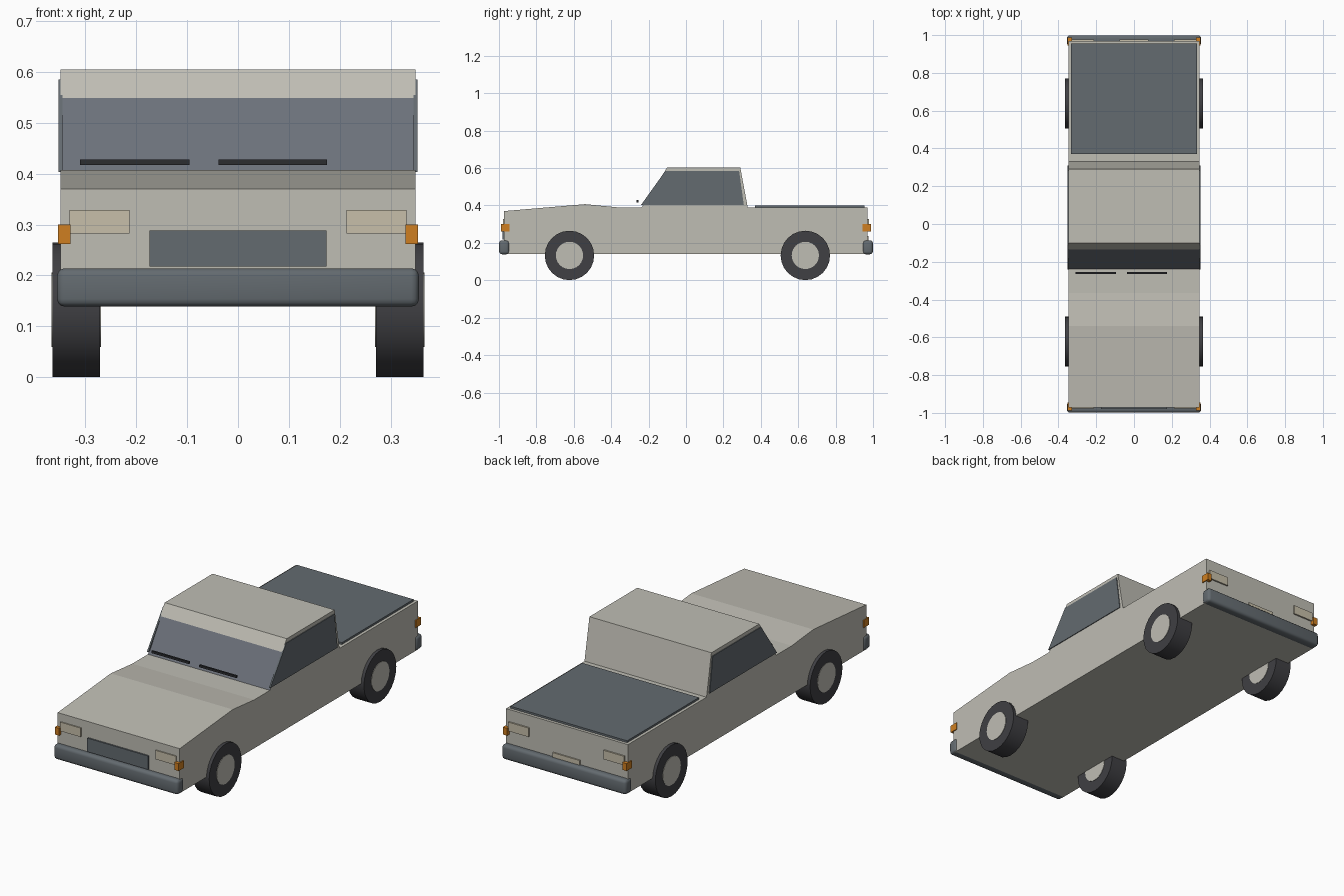
import bpy, bmesh, math
from mathutils import Matrix

if "Cube" in bpy.data.objects:
    bpy.data.objects.remove(bpy.data.objects["Cube"])


def mat(name, rgb):
    m = bpy.data.materials.new(name)
    m.diffuse_color = (*rgb, 1)
    m.use_nodes = True
    m.node_tree.nodes["Principled BSDF"].inputs["Base Color"].default_value = m.diffuse_color
    return m


CREAM = mat("cream_paint", (0.52, 0.51, 0.455))
GLASS = mat("dark_grey", (0.125, 0.145, 0.16))
SCREEN = mat("windscreen_grey", (0.15, 0.165, 0.195))
TYRE = mat("tyre_black", (0.05, 0.05, 0.056))
ORANGE = mat("indicator_orange", (0.62, 0.21, 0.015))
LAMP = mat("lamp_beige", (0.57, 0.52, 0.40))
BLACK = mat("wiper_black", (0.025, 0.026, 0.03))


def finish(name, bm, *mats):
    bmesh.ops.recalc_face_normals(bm, faces=bm.faces)
    me = bpy.data.meshes.new(name)
    bm.to_mesh(me)
    bm.free()
    for m in mats:
        me.materials.append(m)
    ob = bpy.data.objects.new(name, me)
    bpy.context.collection.objects.link(ob)
    return ob


def smooth(ob):
    bpy.ops.object.select_all(action='DESELECT')
    ob.select_set(True)
    bpy.context.view_layer.objects.active = ob
    bpy.ops.object.shade_smooth_by_angle(angle=math.radians(35))


def box(name, x, y, z, m, bevel=0):
    """Box from (min, max) ranges, optionally with rounded edges."""
    bm = bmesh.new()
    bmesh.ops.create_cube(bm, size=1)
    for v in bm.verts:
        for i, r in enumerate((x, y, z)):
            v.co[i] = r[0] if v.co[i] < 0 else r[1]
    if bevel:
        bmesh.ops.bevel(bm, geom=bm.edges[:], offset=bevel, segments=3,
                        profile=0.5, affect='EDGES')
    ob = finish(name, bm, m)
    if bevel:
        smooth(ob)
    return ob


def extrude_x(name, profile, x0, x1, *mats):
    """Side profile of (y, z) points extruded from x0 to x1."""
    bm = bmesh.new()
    a = [bm.verts.new((x0, y, z)) for y, z in profile]
    b = [bm.verts.new((x1, y, z)) for y, z in profile]
    bm.faces.new(a)
    bm.faces.new(b[::-1])
    for i in range(len(a)):
        j = (i + 1) % len(a)
        bm.faces.new((a[i], a[j], b[j], b[i]))
    return finish(name, bm, *mats)


# Body and cab in one side profile; the windscreen is one painted face
body = extrude_x("body", [
    (-0.972, 0.14), (-0.972, 0.37), (-0.54, 0.407), (-0.365, 0.39),
    (-0.237, 0.39), (-0.136, 0.548), (-0.10, 0.604), (0.29, 0.604),
    (0.33, 0.39), (0.97, 0.39), (0.97, 0.14)], -0.348, 0.348, CREAM, SCREEN)
for p in body.data.polygons:
    if p.normal.y < -0.5 and 0.4 < p.center.z < 0.548:
        p.material_index = 1

# Bed cover
box("bed_cover", (-0.333, 0.333), (0.37, 0.955), (0.385, 0.4), GLASS)

# Wipers
for n, x in (("right", (-0.31, -0.095)), ("left", (-0.038, 0.175))):
    box("wiper_" + n, x, (-0.264, -0.254), (0.417, 0.428), BLACK)

# Grille and rear plate
box("grille", (-0.174, 0.174), (-0.98, -0.971), (0.218, 0.288), GLASS)
box("rear_plate", (-0.077, 0.077), (0.969, 0.977), (0.2, 0.238), LAMP)


def wheel_disc(bm, radius, x0, x1, y, sides, mi):
    r = bmesh.ops.create_cone(
        bm, cap_ends=True, segments=sides, radius1=radius, radius2=radius,
        depth=x1 - x0, matrix=Matrix.Translation(((x0 + x1) / 2, y, 0.133))
        @ Matrix.Rotation(math.pi / 2, 4, 'Y'))
    for f in {f for v in r["verts"] for f in v.link_faces}:
        f.material_index = mi


for end, s in (("front", -1), ("rear", 1)):
    # Bumpers
    box(end + "_bumper", (-0.355, 0.355), sorted((s * 0.945, s * 0.999)),
        (0.139, 0.214), GLASS, 0.015)
    for side, k in (("left", 1), ("right", -1)):
        # Lamps and wrap-around indicators
        box(f"{end}_lamp_{side}", sorted((k * 0.213, k * 0.331)),
            sorted((s * 0.968, s * 0.978)), (0.282, 0.328), LAMP)
        box(f"{end}_indicator_{side}", sorted((k * 0.329, k * 0.353)),
            sorted((s * 0.945, s * 0.988)), (0.262, 0.3), ORANGE)
        # Wheels: tyre with a hub disc showing on both faces
        y = -0.623 if s < 0 else 0.638
        bm = bmesh.new()
        x0, x1 = sorted((k * 0.271, k * 0.364))
        wheel_disc(bm, 0.132, x0, x1, y, 24, 0)
        wheel_disc(bm, 0.073, x0 - 0.002, x1 + 0.002, y, 24, 1)
        smooth(finish(f"{end}_wheel_{side}", bm, TYRE, CREAM))

# Side windows: thin plates on the cab
for side, k in (("left", 1), ("right", -1)):
    extrude_x("side_window_" + side, [
        (-0.24, 0.403), (-0.11, 0.585), (0.284, 0.585), (0.309, 0.403)],
        k * 0.344, k * 0.352, GLASS)
